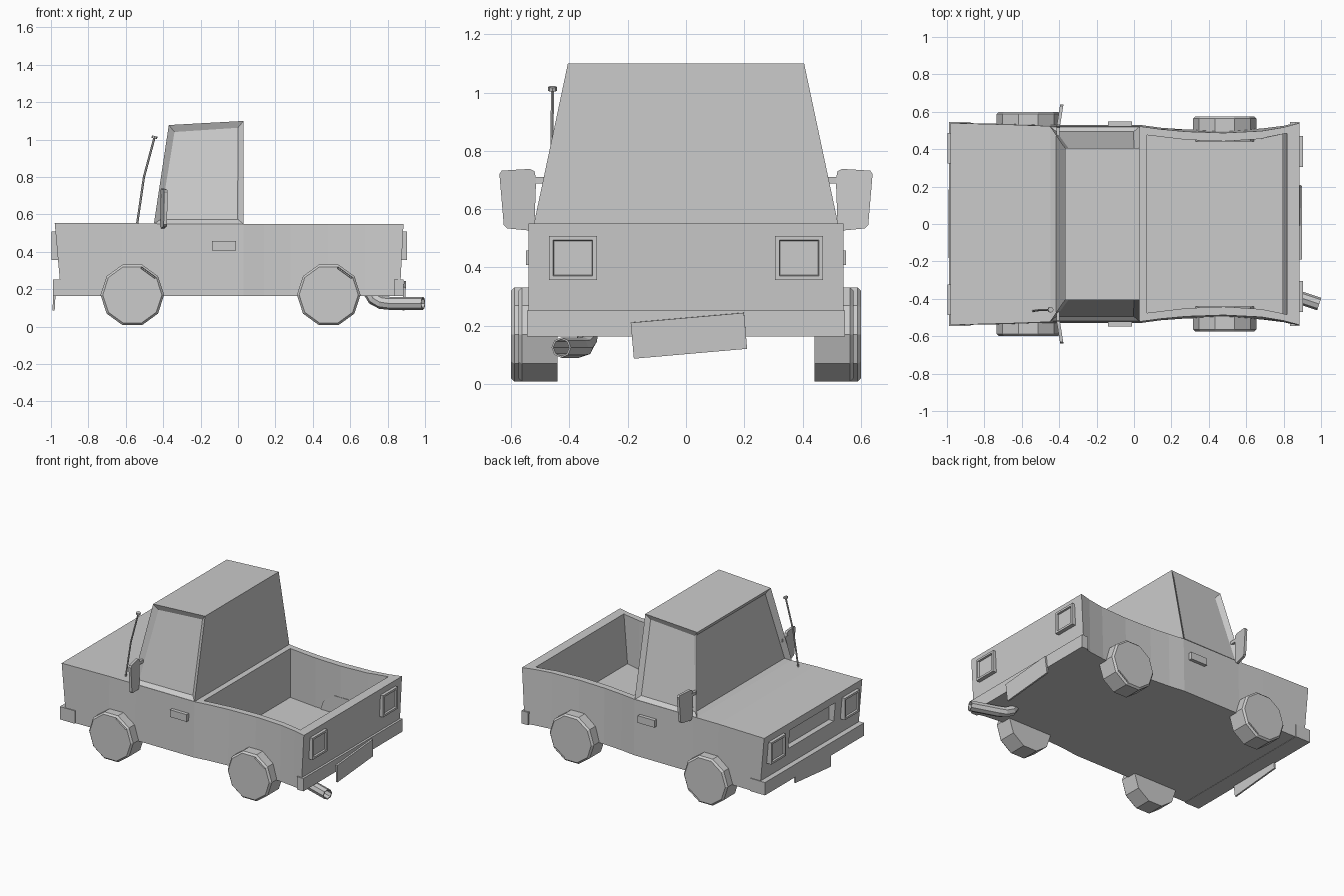
import bpy, bmesh
from math import radians, pi
from mathutils import Matrix, Vector

if "Cube" in bpy.data.objects:
    bpy.data.objects.remove(bpy.data.objects["Cube"])


def finish(name, bm):
    bmesh.ops.recalc_face_normals(bm, faces=bm.faces)
    me = bpy.data.meshes.new(name)
    bm.to_mesh(me)
    bm.free()
    ob = bpy.data.objects.new(name, me)
    bpy.context.collection.objects.link(ob)
    return ob


def inset(bm, direction, thickness, depth):
    """Inset and push the face looking most along the direction."""
    bmesh.ops.recalc_face_normals(bm, faces=bm.faces)
    bm.normal_update()
    face = max(bm.faces, key=lambda f: f.normal.dot(Vector(direction)))
    bmesh.ops.inset_individual(bm, faces=[face], thickness=thickness, depth=depth)


def box_bm(x, y, z):
    bm = bmesh.new()
    bmesh.ops.create_cube(bm, size=1)
    for v in bm.verts:
        v.co = [r[0] if c < 0 else r[1] for r, c in zip((x, y, z), v.co)]
    return bm


def box(name, x, y, z):
    return finish(name, box_bm(x, y, z))


def loft(sections):
    """Sections: x_top, x_bottom, z_top, z_bottom, half width top, half width bottom."""
    bm = bmesh.new()
    rings = []
    for xt, xb, zt, zb, wt, wb in sections:
        rings.append([bm.verts.new(p) for p in
                      ((xt, -wt, zt), (xt, wt, zt), (xb, wb, zb), (xb, -wb, zb))])
    for a, b in zip(rings, rings[1:]):
        for i in range(4):
            j = (i + 1) % 4
            bm.faces.new((a[i], a[j], b[j], b[i]))
    bm.faces.new(rings[0])
    bm.faces.new(rings[-1])
    return bm


def cut(ob, cutter):
    mod = ob.modifiers.new("cut", 'BOOLEAN')
    mod.operation = 'DIFFERENCE'
    mod.solver = 'EXACT'
    mod.object = cutter
    bpy.context.view_layer.objects.active = ob
    bpy.ops.object.modifier_apply(modifier=mod.name)
    bpy.data.objects.remove(cutter)


def tube(name, points, radius, sides, caps):
    bm = bmesh.new()
    pts = [Vector(p) for p in points]
    rings = []
    for i, p in enumerate(pts):
        d = (pts[min(i + 1, len(pts) - 1)] - pts[max(i - 1, 0)]).normalized()
        u = d.cross(Vector((0, 1, 0))).normalized()
        ring = [bm.verts.new(p + Matrix.Rotation(2 * pi * k / sides, 3, d) @ u * radius)
                for k in range(sides)]
        rings.append(ring)
    for a, b in zip(rings, rings[1:]):
        for i in range(sides):
            j = (i + 1) % sides
            bm.faces.new((a[i], a[j], b[j], b[i]))
    if caps:
        bm.faces.new(rings[0])
        bm.faces.new(rings[-1])
    return finish(name, bm)


# Body shell with pinched cargo sides
body = finish("body", loft([
    (-.98, -.945, .555, .165, .54, .54),
    (-.62, -.62, .555, .165, .53, .535),
    (-.42, -.42, .55, .165, .522, .53),
    (.03, .03, .55, .165, .522, .53),
    (.14, .14, .55, .165, .507, .515),
    (.28, .28, .55, .165, .494, .505),
    (.48, .48, .55, .165, .487, .50),
    (.68, .68, .55, .165, .497, .51),
    (.80, .80, .55, .165, .517, .525),
    (.885, .865, .55, .165, .54, .54)]))

# Cargo bed hollow and grille recess
cut(body, finish("bed_cutter", loft([
    (.07, .07, .7, .21, .475, .475),
    (.28, .28, .7, .21, .45, .45),
    (.48, .48, .7, .21, .442, .442),
    (.68, .68, .7, .21, .455, .455),
    (.83, .79, .7, .21, .485, .485)])))
cut(body, box("grille_cutter", (-1.1, -.925), (-.25, .25), (.37, .50)))

# Cab with recessed windscreen and side windows
bm = loft([(-.37, -.45, 1.078, .548, .405, .522), (.03, .03, 1.10, .548, .405, .522)])
inset(bm, (-1, 0, 0), .042, -.03)
for s in (-1, 1):
    inset(bm, (0, s, 0), .045, -.022)
finish("cab", bm)

# Bumpers
box("front_bumper", (-.99, -.875), (-.545, .545), (.163, .252))
box("rear_bumper", (.835, .885), (-.545, .545), (.163, .252))

# Tilted number plates
for name, x in (("front_plate", -.982), ("rear_plate", .889)):
    plate = box(name, (-.006, .006), (-.195, .195), (-.062, .062))
    plate.location = (x, .01, .166)
    plate.rotation_euler = (radians(5), radians(3), 0)

for side, s in (("left", -1), ("right", 1)):
    # Lamps with recessed lenses
    for name, x, d, y in (("headlight", (-.998, -.955), -1, .405),
                          ("tail_light", (.865, .903), 1, .388)):
        bm = box_bm(x, (s * y - .082, s * y + .082), (.357, .508))
        inset(bm, (d, 0, 0), .02, 0)
        inset(bm, (d, 0, 0), .004, -.012)
        finish(f"{side}_{name}", bm)

    # Door handle
    box(f"{side}_door_handle", (-.14, -.012), sorted((s * .51, s * .548)), (.408, .458))

    # Wing mirror and its arm
    bm = bmesh.new()
    outline = [(.535, .738), (.632, .732), (.64, .72), (.625, .545),
               (.613, .534), (.532, .526), (.52, .54), (.514, .705), (.52, .73)]
    face = bm.faces.new([bm.verts.new((-.415 + (y - .514) * .16, s * y, z))
                         for y, z in outline])
    ext = bmesh.ops.extrude_face_region(bm, geom=[face])
    for v in ext["geom"]:
        if isinstance(v, bmesh.types.BMVert):
            v.co.x += .018
    finish(f"{side}_mirror", bm)
    box(f"{side}_mirror_arm", (-.415, -.398), sorted((s * .47, s * .53)), (.688, .71))

    # Ten-sided wheels with stepped hub
    for name, x, y0, y1 in (("front", -.565, .465, .60), ("rear", .485, .44, .575)):
        bm = bmesh.new()
        bmesh.ops.create_cone(bm, cap_ends=True, segments=10, radius1=.17,
                              radius2=.17, depth=y1 - y0 - .012)
        inset(bm, (0, 0, 1), .012, .012)
        inset(bm, (0, 0, 1), .010, 0)
        inset(bm, (0, 0, 1), .003, -.018)
        bm.transform(Matrix.Translation((x, s * ((y0 + y1) / 2 - .006), .17))
                     @ Matrix.Rotation(-s * pi / 2, 4, 'X')
                     @ Matrix.Rotation(pi / 2, 4, 'Z'))
        finish(f"{side}_{name}_wheel", bm)

# Bent, hollow exhaust pipe
pipe = tube("exhaust_pipe", [(.705, -.335, .185), (.725, -.34, .15), (.765, -.352, .129),
                             (.81, -.368, .125), (.99, -.428, .125)], .035, 8, False)
mod = pipe.modifiers.new("wall", 'SOLIDIFY')
mod.thickness = .006
mod.offset = -1

# Bent aerial with button tip
tube("aerial", [(-.54, -.465, .545), (-.503, -.46, .80), (-.447, -.458, 1.01)], .006, 6, True)
tube("aerial_tip", [(-.448, -.458, 1.006), (-.445, -.458, 1.019)], .015, 8, True)
